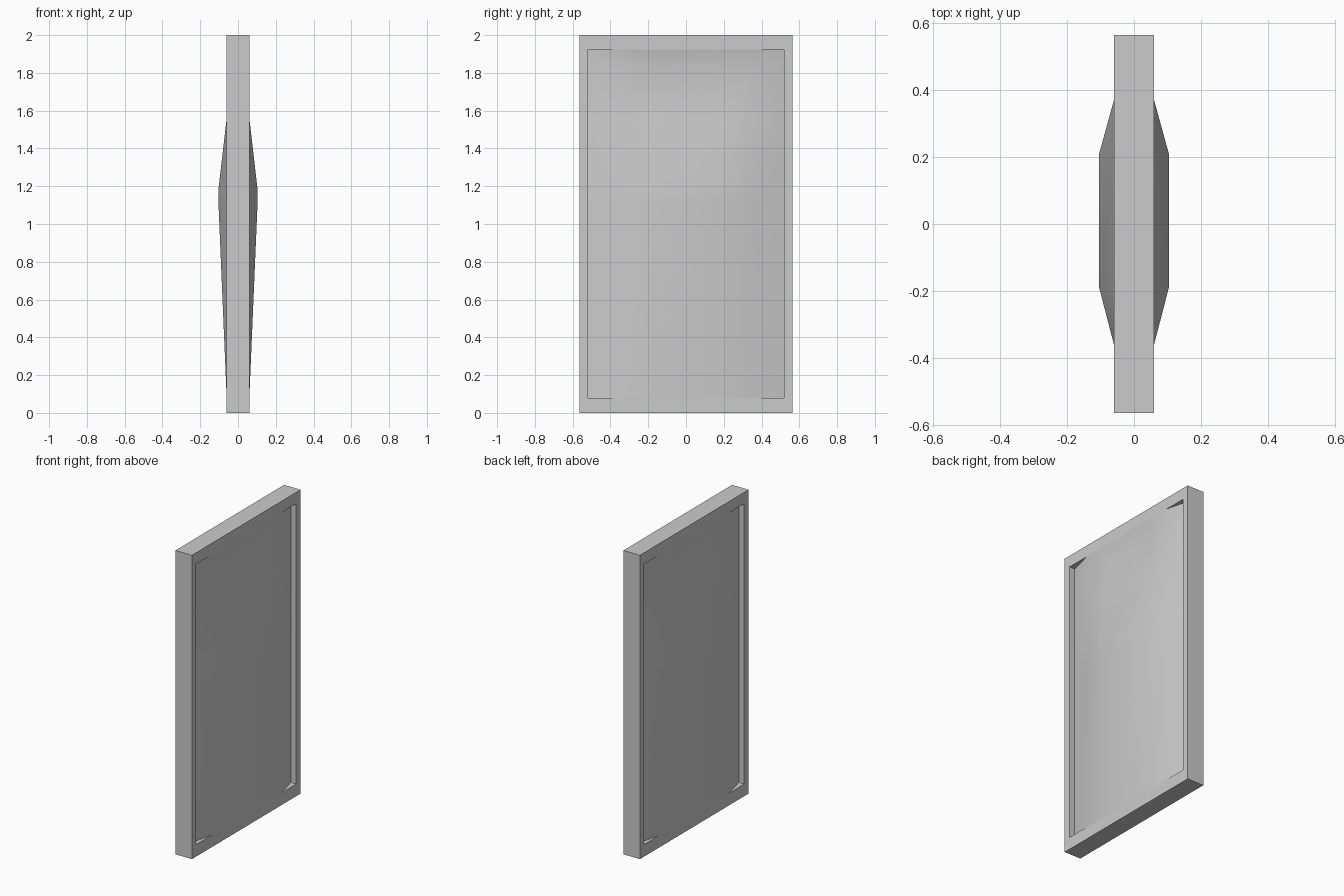
import bpy, bmesh

if "Cube" in bpy.data.objects:
    bpy.data.objects.remove(bpy.data.objects["Cube"])

W, H, D = 0.565, 2.0, 0.06          # half width, height, half depth
IW, Z0, Z1 = 0.52, 0.08, 1.925      # inner opening


def make_object(name, bm):
    mesh = bpy.data.meshes.new(name)
    bm.to_mesh(mesh)
    bm.free()
    ob = bpy.data.objects.new(name, mesh)
    bpy.context.collection.objects.link(ob)
    return ob


# Rectangular frame: outer and inner loops bridged front, back, inside, outside
bm = bmesh.new()


def loop(x, w, lo, hi):
    return [bm.verts.new((x, y, z)) for y, z in ((-w, lo), (w, lo), (w, hi), (-w, hi))]


loops = [loop(D, W, 0, H), loop(D, IW, Z0, Z1), loop(-D, IW, Z0, Z1), loop(-D, W, 0, H)]
for i in range(4):
    a, b = loops[i], loops[(i + 1) % 4]
    for j in range(4):
        k = (j + 1) % 4
        bm.faces.new((a[j], a[k], b[k], b[j]))
bmesh.ops.recalc_face_normals(bm, faces=bm.faces)
make_object("frame", bm)

# Bulging panel: grid with (z, shoulder depth, centre depth) rows, sunk at the sides
columns = [-IW, -0.36, -0.19, 0.21, 0.37, IW]
rows = [(Z0, 0.06, 0.06), (1.12, 0.06, 0.104), (1.18, 0.06, 0.104),
        (1.56, 0.06, 0.06), (1.83, 0.045, 0.04), (Z1, 0.06, 0.06)]
bm = bmesh.new()
grid = []
for z, shoulder, centre in rows:
    depths = (0.021, shoulder, centre, centre, shoulder, 0.021)
    grid.append([bm.verts.new((x, y, z)) for x, y in zip(depths, columns)])
for a, b in zip(grid, grid[1:]):
    for j in range(len(columns) - 1):
        bm.faces.new((a[j], a[j + 1], b[j + 1], b[j]))
panel = make_object("panel", bm)
mirror = panel.modifiers.new("both_sides", 'MIRROR')
mirror.use_axis = (True, False, False)
mirror.use_mirror_merge = False

bpy.ops.object.select_all(action='DESELECT')
panel.select_set(True)
bpy.context.view_layer.objects.active = panel
bpy.ops.object.shade_smooth_by_angle()
